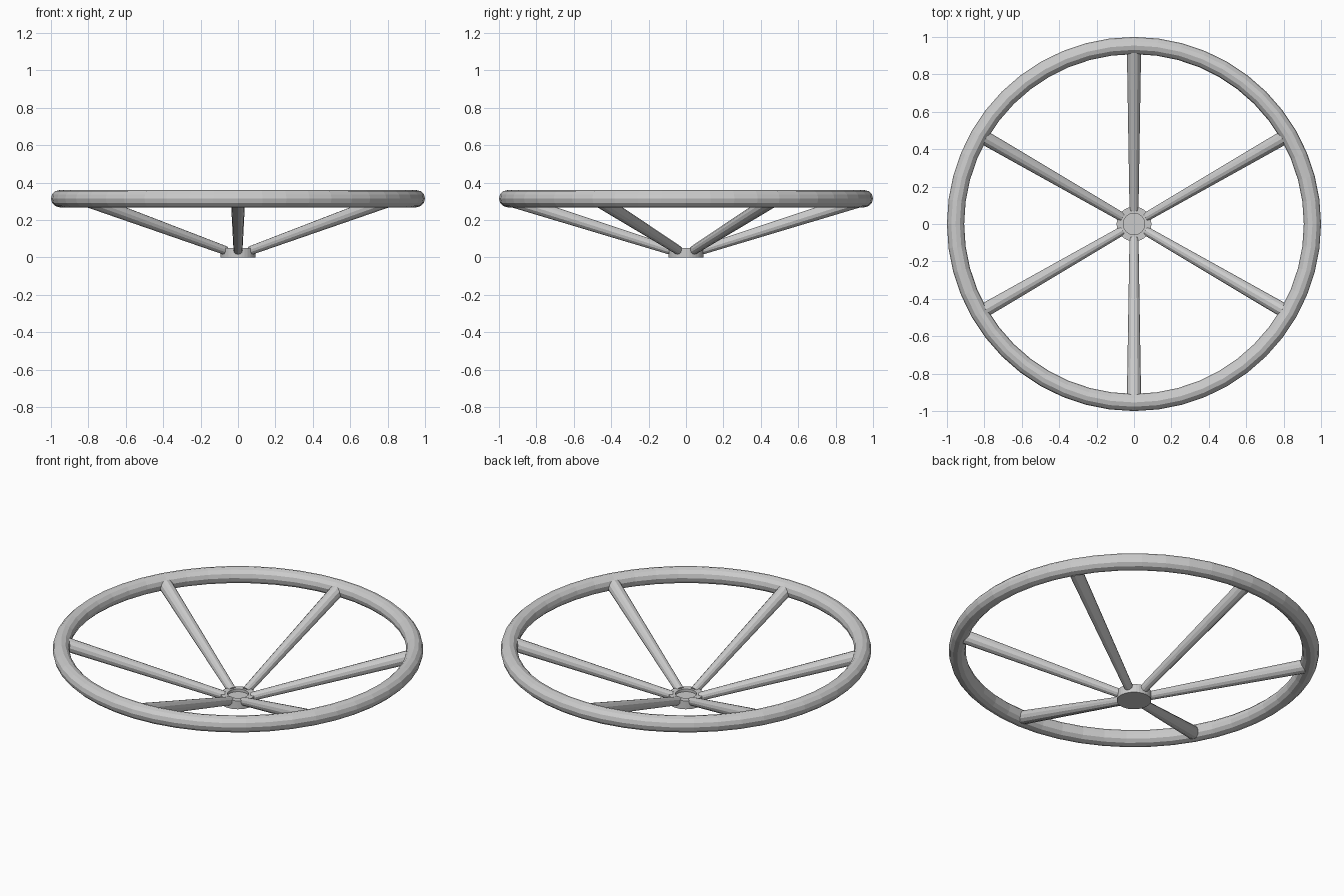
import bpy, math
from mathutils import Vector

if "Cube" in bpy.data.objects:
    bpy.data.objects.remove(bpy.data.objects["Cube"])


def mesh_object(name, verts, faces):
    me = bpy.data.meshes.new(name)
    me.from_pydata(verts, [], faces)
    me.update()
    ob = bpy.data.objects.new(name, me)
    bpy.context.collection.objects.link(ob)
    return ob


def lathe(name, profile, n):
    """Spin an (r, z) profile round z and cap both ends."""
    verts = [(r * math.cos(2 * math.pi * i / n), r * math.sin(2 * math.pi * i / n), z)
             for r, z in profile for i in range(n)]
    faces = [(k * n + i, k * n + (i + 1) % n, (k + 1) * n + (i + 1) % n, (k + 1) * n + i)
             for k in range(len(profile) - 1) for i in range(n)]
    faces.append(tuple(reversed(range(n))))
    faces.append(tuple(range((len(profile) - 1) * n, len(profile) * n)))
    return mesh_object(name, verts, faces)


def tapered_bar(name, a, b, r1, r2, sides):
    a, b = Vector(a), Vector(b)
    d = b - a
    bpy.ops.mesh.primitive_cone_add(vertices=sides, radius1=r1, radius2=r2,
                                    depth=d.length, location=(a + b) / 2,
                                    rotation=d.to_track_quat('Z', 'Y').to_euler())
    bpy.context.object.name = name


# Rim
bpy.ops.mesh.primitive_torus_add(major_segments=48, minor_segments=12,
                                 major_radius=0.954, minor_radius=0.046,
                                 location=(0, 0, 0.314))
bpy.context.object.name = "rim"

# Hub with a shallow round recess on top
lathe("hub", [(0.093, 0), (0.093, 0.05), (0.057, 0.05), (0.057, 0.035)], 32)

# Six spokes rising and widening towards the rim
for i in range(6):
    t = math.radians(30 + 60 * i)
    c, s = math.cos(t), math.sin(t)
    tapered_bar(f"spoke_{i + 1}", (0.075 * c, 0.075 * s, 0.036),
                (0.925 * c, 0.925 * s, 0.305), 0.024, 0.038, 12)
